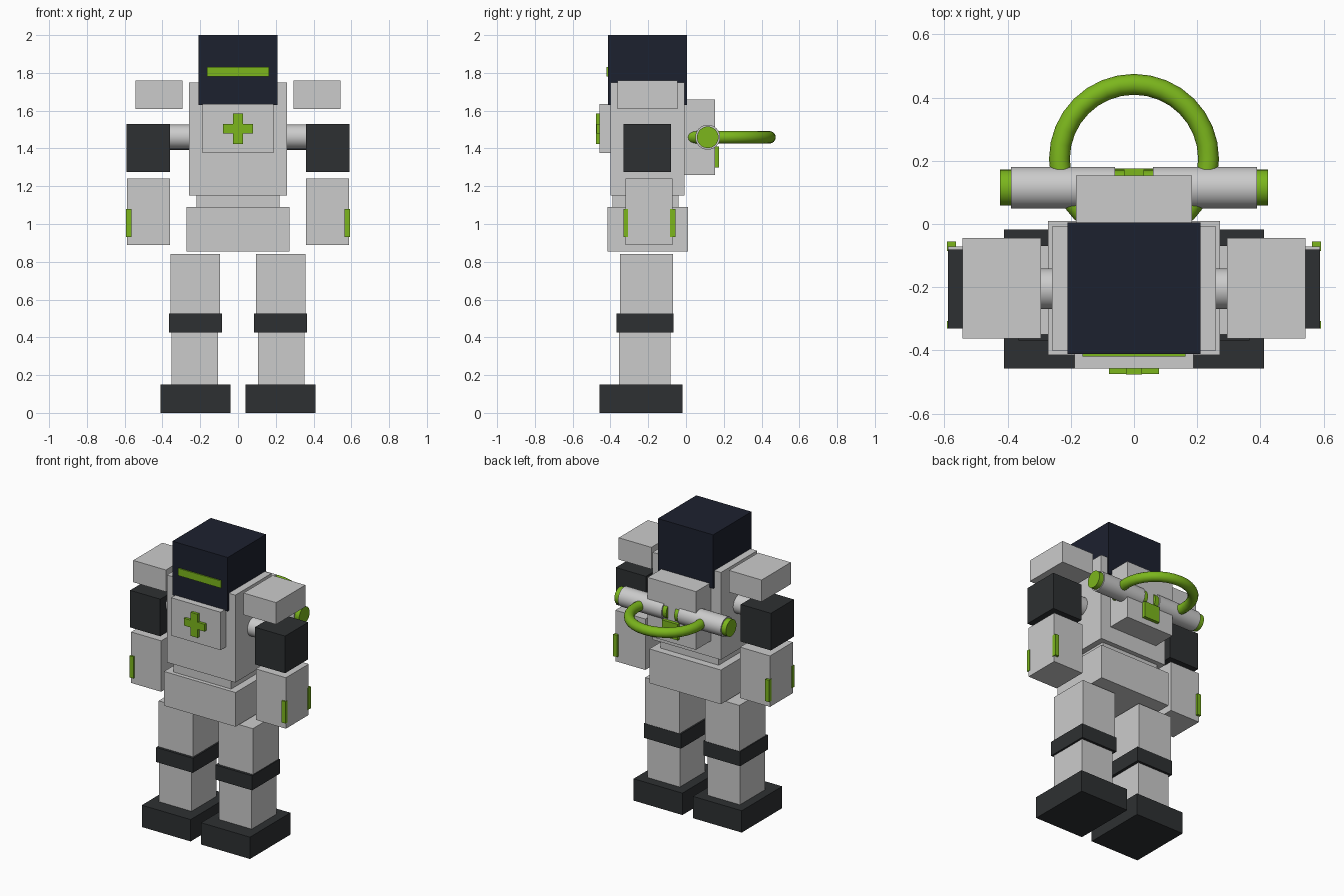
import bpy
from math import pi

if "Cube" in bpy.data.objects:
    bpy.data.objects.remove(bpy.data.objects["Cube"])


def material(name, rgb):
    m = bpy.data.materials.new(name)
    m.diffuse_color = (*rgb, 1)
    m.use_nodes = True
    m.node_tree.nodes["Principled BSDF"].inputs["Base Color"].default_value = m.diffuse_color
    return m


GREEN = material("green", (0.20, 0.47, 0.012))
DARK = material("dark", (0.027, 0.030, 0.032))
NAVY = material("navy", (0.012, 0.015, 0.028))


def finish(name, mat):
    ob = bpy.context.object
    ob.name = name
    if mat:
        ob.data.materials.append(mat)
    return ob


def box(name, x, y, z, mat=None):
    """Box given by its (min, max) range on each axis."""
    bpy.ops.mesh.primitive_cube_add(size=1, location=[(a + b) / 2 for a, b in (x, y, z)])
    ob = finish(name, mat)
    ob.scale = [b - a for a, b in (x, y, z)]
    bpy.ops.object.transform_apply(location=False, rotation=False, scale=True)
    return ob


def rod(name, x, y, z, r, mat=None):
    """Smooth cylinder along x."""
    bpy.ops.mesh.primitive_cylinder_add(vertices=32, radius=r, depth=x[1] - x[0],
                                        location=((x[0] + x[1]) / 2, y, z), rotation=(0, pi / 2, 0))
    ob = finish(name, mat)
    bpy.ops.object.shade_smooth_by_angle()
    return ob


def mid(w):
    return (-w, w)


# Head and visor
box("head", mid(0.21), (-0.412, 0.005), (1.63, 2.0), NAVY)
box("visor", mid(0.163), (-0.42, -0.40), (1.78, 1.83), GREEN)

# Body
box("torso", mid(0.26), (-0.40, -0.008), (1.15, 1.75))
box("chest_plate", mid(0.188), (-0.457, -0.39), (1.375, 1.635))
box("waist", mid(0.22), (-0.388, -0.04), (1.08, 1.16))
box("pelvis", mid(0.272), (-0.415, 0.01), (0.855, 1.09))

# Chest cross
box("cross_bar", mid(0.079), (-0.475, -0.45), (1.48, 1.53), GREEN)
box("cross_post", mid(0.026), (-0.476, -0.45), (1.423, 1.585), GREEN)

# Backpack with handle ring
box("backpack", mid(0.184), (-0.02, 0.154), (1.26, 1.66))
box("backpack_plate", mid(0.06), (0.14, 0.176), (1.30, 1.41), GREEN)
bpy.ops.mesh.primitive_torus_add(location=(0, 0.206, 1.459), major_segments=32, minor_segments=16,
                                 major_radius=0.236, minor_radius=0.033)
finish("backpack_ring", GREEN)
bpy.ops.object.shade_smooth_by_angle()

# Paired parts, left and right
for side, s in (("left", -1), ("right", 1)):
    def span(a, b):
        return (a, b) if s > 0 else (-b, -a)

    # Tanks
    rod(side + "_tank", span(0.06, 0.39), 0.115, 1.459, 0.066)
    rod(side + "_tank_caps", span(0.03, 0.424), 0.115, 1.459, 0.057, GREEN)

    # Arm
    box(side + "_shoulder", span(0.295, 0.543), (-0.362, -0.045), (1.61, 1.76))
    rod(side + "_shoulder_joint", span(0.24, 0.40), -0.205, 1.462, 0.064)
    box(side + "_upper_arm", span(0.36, 0.589), (-0.33, -0.08), (1.275, 1.53), DARK)
    box(side + "_forearm", span(0.36, 0.588), (-0.32, -0.072), (0.89, 1.24))
    box(side + "_forearm_front_light", span(0.563, 0.592), (-0.33, -0.307), (0.93, 1.08), GREEN)
    box(side + "_forearm_back_light", span(0.563, 0.592), (-0.085, -0.055), (0.93, 1.08), GREEN)

    # Leg
    box(side + "_thigh", span(0.096, 0.358), (-0.35, -0.068), (0.50, 0.84))
    box(side + "_knee", span(0.085, 0.365), (-0.368, -0.066), (0.425, 0.525), DARK)
    box(side + "_shin", span(0.105, 0.352), (-0.354, -0.083), (0.13, 0.45))
    box(side + "_foot", span(0.04, 0.411), (-0.457, -0.018), (0, 0.15), DARK)
